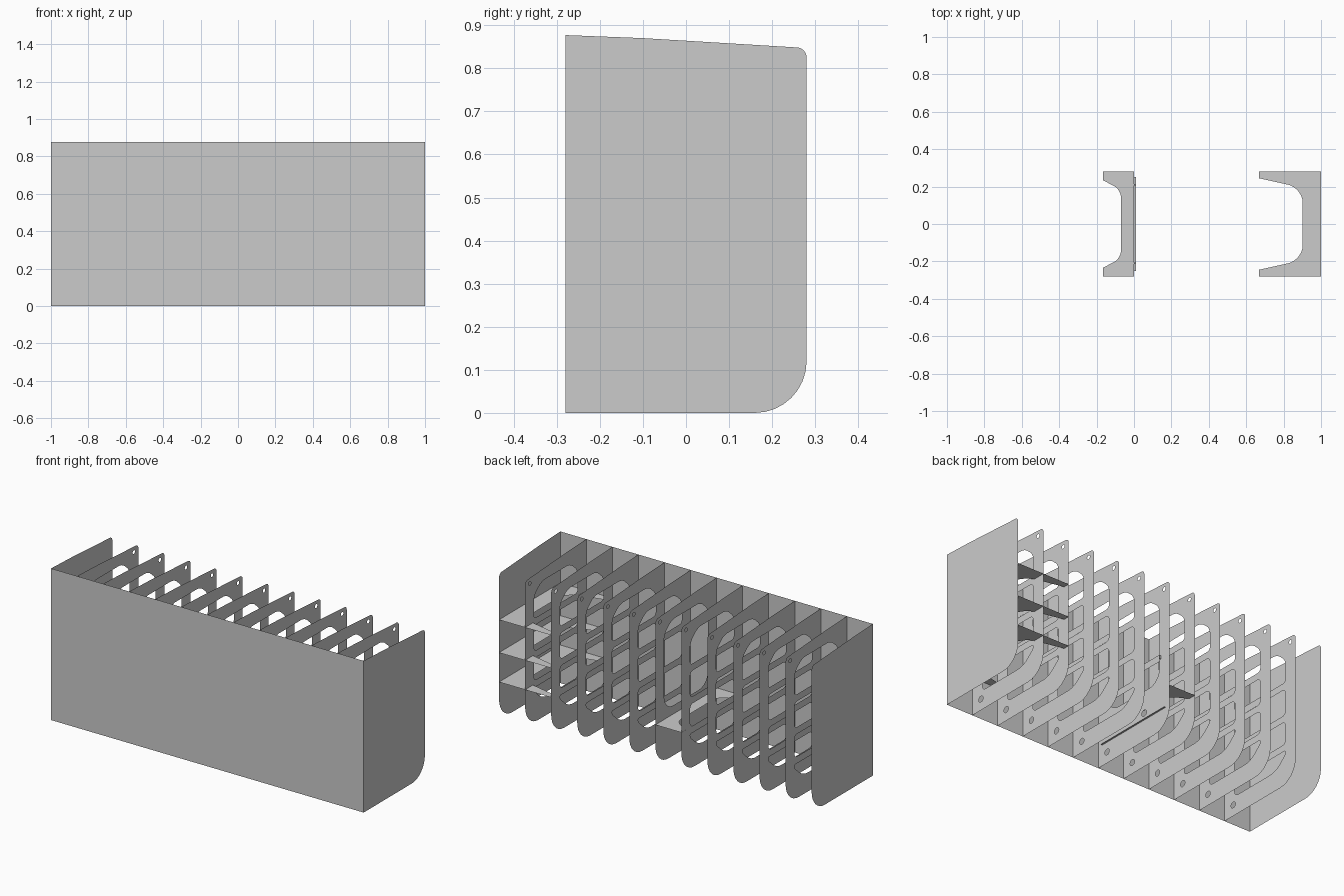
import bpy, bmesh, math
from mathutils import Vector

if "Cube" in bpy.data.objects:
    bpy.data.objects.remove(bpy.data.objects["Cube"])


def rounded(corners, n=6):
    """Closed outline from (a, b, radius) corners."""
    out = []
    for i, (a, b, r) in enumerate(corners):
        p = Vector((a, b))
        if r == 0:
            out.append(p)
            continue
        u = (Vector(corners[i - 1][:2]) - p).normalized() * r
        v = (Vector(corners[(i + 1) % len(corners)][:2]) - p).normalized() * r
        p0, p1, p2, p3 = p + u, p + u * .45, p + v * .45, p + v
        for k in range(n + 1):
            t = k / n
            s = 1 - t
            out.append(p0 * s**3 + p1 * (3 * s * s * t) + p2 * (3 * s * t * t) + p3 * t**3)
    return out


def circle(a, b, r, n=16):
    return [Vector((a + r * math.cos(2 * math.pi * k / n),
                    b + r * math.sin(2 * math.pi * k / n))) for k in range(n)]


def sheet(name, loops, place, normal):
    """Thin flat sheet: first loop is the outline, the others are holes."""
    bm = bmesh.new()
    for loop in loops:
        vs = [bm.verts.new(place(p.x, p.y)) for p in loop]
        for i in range(len(vs)):
            bm.edges.new((vs[i - 1], vs[i]))
    bmesh.ops.triangle_fill(bm, use_beauty=True, edges=bm.edges[:], normal=normal)
    me = bpy.data.meshes.new(name)
    bm.to_mesh(me)
    bm.free()
    ob = bpy.data.objects.new(name, me)
    bpy.context.collection.objects.link(ob)
    return ob


def upright(name, x, holes=()):
    return sheet(name, [outline, *holes], lambda y, z: (x, y, z), (1, 0, 0))


def level(name, z, loop):
    return sheet(name, [loop], lambda x, y: (x, y, z), (0, 0, 1))


# Shared side profile
outline = rounded([(-.28, 0, 0), (.28, 0, .12), (.28, .847, .022),
                   (-.10, .870, 0), (-.28, .877, 0)], 8)

# Front panel
sheet("front_panel", [rounded([(-1, 0, 0), (1, 0, 0), (1, .877, 0), (-1, .877, 0)])],
      lambda x, z: (x, -.28, z), (0, -1, 0))

# Solid end walls
for side, x in (("left", -1), ("right", 1)):
    upright(side + "_end_wall", x)

# Openings of the ladder ribs
W = .2
small_holes = [circle(.238, .818, .011), circle(-.212, .065, .017)]
ladder = [
    rounded([(-W, .6, .02), (W, .6, .02), (W, .73, .03), (.13, .79, .03),
             (-.13, .79, .03), (-W, .73, .03)]),
    rounded([(-W, .41, .025), (W, .41, .025), (W, .56, .025), (-W, .56, .025)]),
    rounded([(-W, .24, .025), (W, .24, .025), (W, .37, .025), (-W, .37, .025)]),
    rounded([(-W, .11, .025), (.12, .11, .04), (W, .18, .015), (W, .2, .01), (-W, .2, .025)]),
]

# Middle bulkhead: open above, closed below
bulkhead = [
    rounded([(-W, .29, .08), (W, .29, .08), (W, .73, .03), (.13, .79, .03),
             (-.13, .79, .03), (-W, .73, .03)]),
    circle(.08, .163, .018),
]

for i in range(1, 12):
    x = -1 + i / 6
    if i == 6:
        upright("middle_bulkhead", 0, small_holes + bulkhead)
    else:
        upright(f"rib_{i}", x, small_holes + ladder)

# Three U-shaped shelves by the right end
u_end = rounded([(1, -.28, 0), (1, .28, 0), (.667, .28, 0), (.667, .245, 0),
                 (.902, .193, .08), (.902, -.193, .08), (.667, -.245, 0), (.667, -.28, 0)], 8)
for n, z in enumerate((.22, .39, .58)):
    level(f"end_shelf_{n + 1}", z, u_end)

# U-shaped shelf beside the bulkhead
u_mid = rounded([(0, -.28, 0), (0, .28, 0), (-.167, .28, 0), (-.167, .235, 0),
                 (-.07, .183, .04), (-.07, -.183, .04), (-.167, -.235, 0), (-.167, -.28, 0)], 8)
level("middle_shelf", .24, u_mid)

# Narrow ledge and small catches on the bulkhead
level("bulkhead_ledge", .122, rounded([(0, -.25, 0), (.01, -.25, 0), (.01, .25, 0), (0, .25, 0)]))
for side, s in (("front", -1), ("back", 1)):
    bpy.ops.mesh.primitive_cube_add(size=1, location=(.005, s * .21, .43))
    ob = bpy.context.object
    ob.name = side + "_catch"
    ob.scale = (.01, .006, .02)
